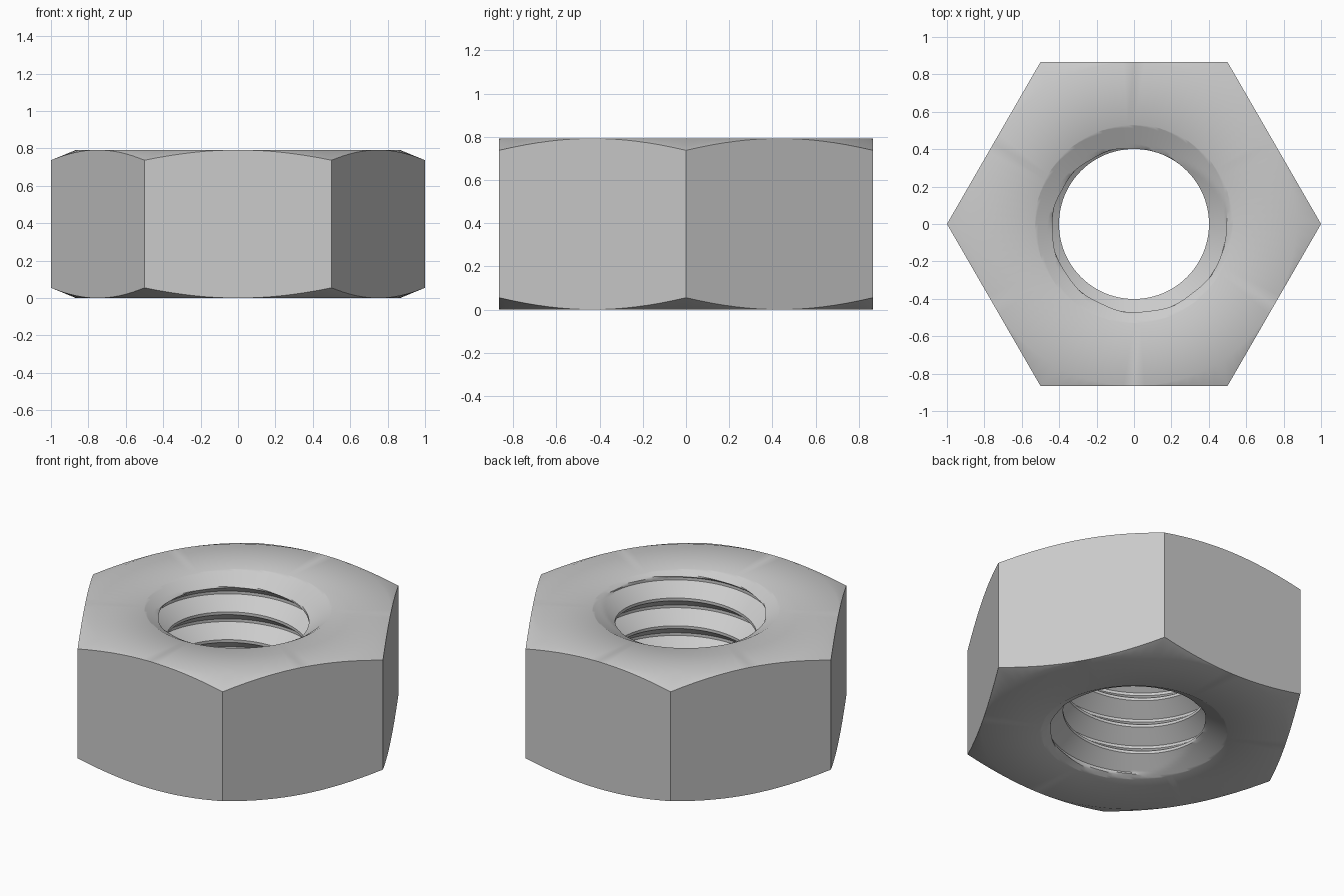
import bpy, bmesh
from math import pi, sin, cos, radians, floor

cube = bpy.data.objects.get("Cube")
if cube:
    bpy.data.objects.remove(cube, do_unlink=True)

HEIGHT, FLAT = 0.792, cos(radians(30))      # nut height, half width across flats
MAJOR, MINOR, PITCH = 0.495, 0.401, 0.1732  # thread radii and pitch
SINK_R, SINK_D = 0.53, 0.07                 # countersink radius and depth
CHAMFER = 0.41                              # drop per unit outside the chamfer circle
COLS, ROWS, TURNS = 96, 20, 8
START = HEIGHT - 0.019 - 7 * PITCH

bm = bmesh.new()


def ring_point(r, angle, z):
    return bm.verts.new((r * cos(angle), r * sin(angle), z))


def skin(grid):
    """Join neighbouring columns with quads, leaving out collapsed ones."""
    for a, b in zip(grid, grid[1:]):
        for j in range(len(a) - 1):
            quad = (a[j], a[j + 1], b[j + 1], b[j])
            if len({tuple(round(c, 5) for c in v.co) for v in quad}) > 2:
                bm.faces.new(quad)


def bore_radius(f, z):
    """Thread profile, widened by the countersink at each end."""
    d = min(f, 1 - f)
    t = min(max((d - 0.05) / 0.4, 0), 1)
    thread = MAJOR + (MINOR - MAJOR) * t
    depth = min(z, HEIGHT - z)
    return max(thread, SINK_R - (SINK_R - MINOR) * depth / SINK_D)


def hex_radius(angle):
    return FLAT / cos(angle % (pi / 3) - pi / 6)


# Threaded bore: rows follow the helix and are held between the end faces
bore, shell = [], []
for i in range(COLS + 1):
    angle = 2 * pi * i / COLS
    column = []
    for j in range(ROWS * TURNS + 1):
        z = START + PITCH * (j / ROWS + i / COLS)
        z = min(max(z, 0), HEIGHT)
        column.append(ring_point(bore_radius((j % ROWS) / ROWS, z), angle, z))
    bore.append(column)

    # Outer shell: end faces, conical corner chamfers and hexagon flats
    edge = hex_radius(angle)
    drop = (edge - FLAT) * CHAMFER
    outline = [(SINK_R, 0), (FLAT, 0), (edge, drop), (edge, HEIGHT - drop),
               (FLAT, HEIGHT), (SINK_R, HEIGHT)]
    shell.append([ring_point(r, angle, z) for r, z in outline])
skin(bore)
skin(shell)

bmesh.ops.remove_doubles(bm, verts=bm.verts[:], dist=0.0001)
bmesh.ops.recalc_face_normals(bm, faces=bm.faces[:])
mesh = bpy.data.meshes.new("hex_nut")
bm.to_mesh(mesh)
bm.free()

nut = bpy.data.objects.new("hex_nut", mesh)
bpy.context.collection.objects.link(nut)

# Plain grey metal
grey = bpy.data.materials.new("grey_metal")
grey.use_nodes = True
color = (0.6, 0.6, 0.6, 1)
grey.diffuse_color = color
grey.node_tree.nodes["Principled BSDF"].inputs["Base Color"].default_value = color
mesh.materials.append(grey)

bpy.context.view_layer.objects.active = nut
nut.select_set(True)
bpy.ops.object.shade_smooth_by_angle(angle=radians(30))
